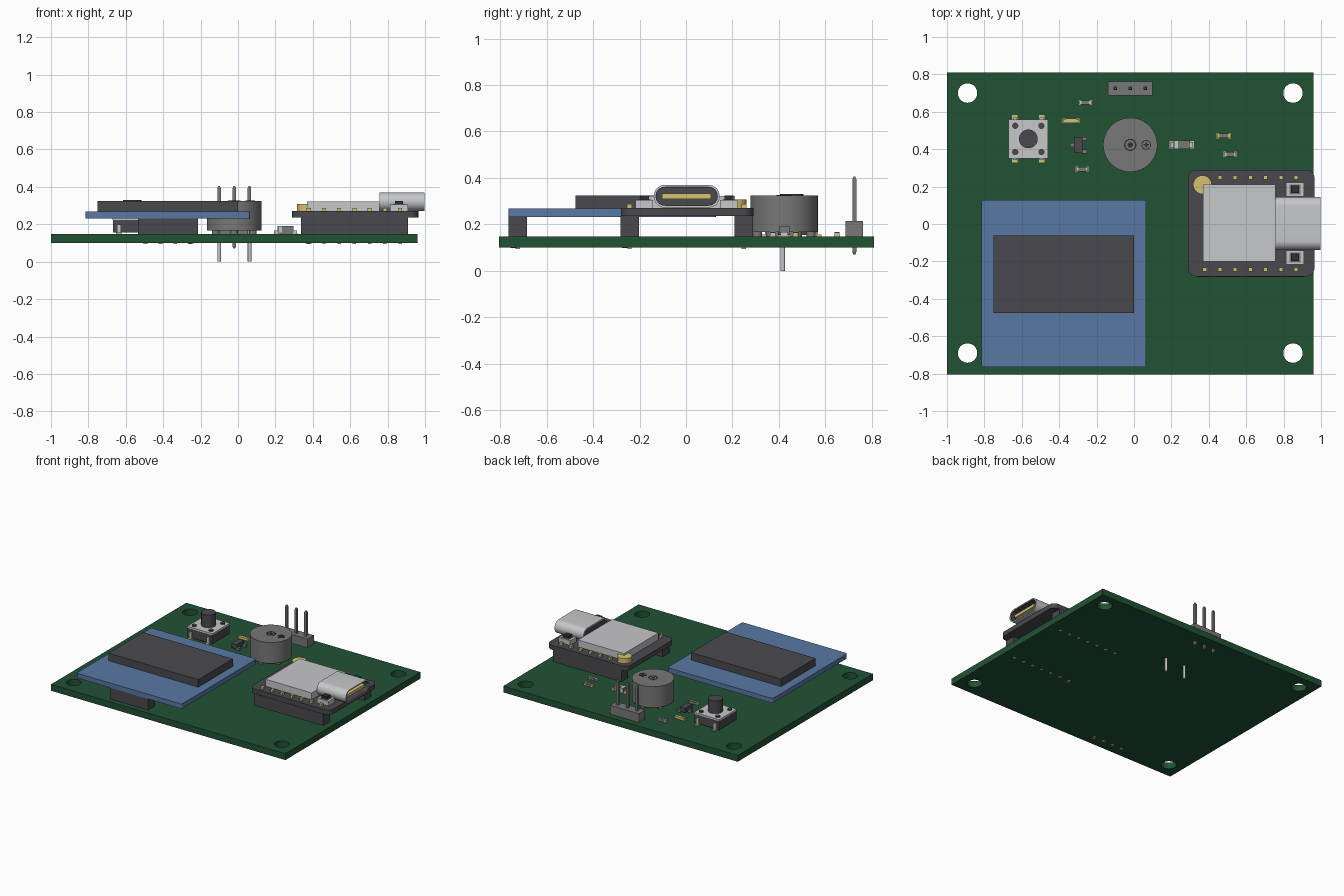
import bpy, bmesh, math
from mathutils import Matrix, Vector

cube = bpy.data.objects.get("Cube")
if cube:
    bpy.data.objects.remove(cube, do_unlink=True)


def material(name, rgb):
    lin = [((c / 255 + 0.055) / 1.055) ** 2.4 for c in rgb] + [1.0]
    m = bpy.data.materials.new(name)
    m.use_nodes = True
    m.diffuse_color = lin
    m.node_tree.nodes["Principled BSDF"].inputs["Base Color"].default_value = lin
    return m


green = material("board green", (33, 82, 52))
blue = material("module blue", (89, 121, 165))
dark = material("charcoal", (74, 73, 78))
black = material("near black", (48, 48, 50))
grey = material("mid grey", (120, 120, 120))
silver = material("silver", (198, 199, 202))
gold = material("gold", (214, 194, 112))
copper = material("copper", (176, 96, 40))


def finish(name, bm, mats, smooth=False):
    me = bpy.data.meshes.new(name)
    bm.to_mesh(me)
    bm.free()
    for m in mats:
        me.materials.append(m)
    ob = bpy.data.objects.new(name, me)
    bpy.context.collection.objects.link(ob)
    if smooth:
        shade(ob)
    return ob


def shade(ob):
    bpy.ops.object.select_all(action='DESELECT')
    ob.select_set(True)
    bpy.context.view_layer.objects.active = ob
    bpy.ops.object.shade_smooth_by_angle(angle=math.radians(35))


def box(name, x, y, z, mat):
    """Box spanning the (low, high) pairs x, y, z."""
    bm = bmesh.new()
    size = [b - a for a, b in (x, y, z)]
    mid = [(a + b) / 2 for a, b in (x, y, z)]
    bmesh.ops.create_cube(bm, size=1, matrix=Matrix.Translation(mid) @ Matrix.Diagonal(size + [1]))
    return finish(name, bm, [mat])


def block(name, cx, cy, w, d, z, mat):
    return box(name, (cx - w / 2, cx + w / 2), (cy - d / 2, cy + d / 2), z, mat)


def cyl(name, cx, cy, r, z, mat, n=32, r_top=None):
    bm = bmesh.new()
    bmesh.ops.create_cone(bm, cap_ends=True, segments=n, radius1=r, radius2=r if r_top is None else r_top,
                          depth=z[1] - z[0], matrix=Matrix.Translation((cx, cy, sum(z) / 2)))
    return finish(name, bm, [mat], n > 8)


def circle(cx, cy, r, n=32):
    return [(cx + r * math.cos(math.tau * i / n), cy + r * math.sin(math.tau * i / n)) for i in range(n)]


def rounded(cx, cy, w, d, r, n=8):
    """Outline of a rounded rectangle."""
    pts = []
    for q, (sx, sy) in enumerate([(1, 1), (-1, 1), (-1, -1), (1, -1)]):
        for i in range(n + 1):
            a = math.pi / 2 * (q + i / n)
            pts.append((cx + sx * (w / 2 - r) + r * math.cos(a), cy + sy * (d / 2 - r) + r * math.sin(a)))
    return pts


def plate(name, loops, span, mat, along_x=False):
    """Extruded flat outline; later loops are holes."""
    cu = bpy.data.curves.new(name, 'CURVE')
    cu.dimensions = '2D'
    cu.fill_mode = 'BOTH'
    cu.extrude = (span[1] - span[0]) / 2
    for loop in loops:
        s = cu.splines.new('POLY')
        s.points.add(len(loop) - 1)
        for p, (u, v) in zip(s.points, loop):
            p.co = (u, v, 0, 1)
        s.use_cyclic_u = True
    tmp = bpy.data.objects.new(name + "_outline", cu)
    bpy.context.collection.objects.link(tmp)
    bpy.context.view_layer.update()
    bm = bmesh.new()
    bm.from_mesh(tmp.evaluated_get(bpy.context.evaluated_depsgraph_get()).to_mesh())
    bpy.data.objects.remove(tmp, do_unlink=True)
    bmesh.ops.remove_doubles(bm, verts=bm.verts, dist=1e-5)
    bmesh.ops.recalc_face_normals(bm, faces=bm.faces)
    mid = sum(span) / 2
    bm.transform(Matrix.Translation((0, 0, mid)))
    if along_x:
        bm.transform(Matrix(((0, 0, 1, 0), (1, 0, 0, 0), (0, 1, 0, 0), (0, 0, 0, 1))))
    return finish(name, bm, [mat], True)


TOP = 0.148  # upper side of the main board

# Main board with four mounting holes
corners = [(-1, -0.805), (0.96, -0.805), (0.96, 0.81), (-1, 0.81)]
plate("main_board", [corners] + [circle(x, y, 0.052) for x in (-0.89, 0.85) for y in (-0.69, 0.7)],
      (0.1, TOP), green)

# Display module
box("display_socket", (-0.535, -0.215), (-0.765, -0.685), (TOP, 0.232), dark)
plate("display_board", [rounded(-0.375, -0.318, 0.88, 0.895, 0.015, 3)], (0.232, 0.268), blue)
box("display_screen", (-0.75, 0), (-0.475, -0.062), (0.268, 0.325), dark)
for i in range(4):
    block("display_pin", -0.495 + 0.08 * i, -0.725, 0.02, 0.02, (0.094, 0.24), silver)
cyl("display_first_pad", -0.255, -0.74, 0.016, (0.0985, 0.101), copper, 16)

# Controller module on two sockets
plate("controller_board", [rounded(0.627, 0.005, 0.675, 0.57, 0.045)], (0.235, 0.27), dark)
for side in (-1, 1):
    y = 0.003 + 0.246 * side
    box("controller_socket", (0.337, 0.91), (y - 0.04, y + 0.04), (TOP, 0.235), dark)
    for i in range(7):
        x = 0.378 + 0.0815 * i
        block("controller_pad", x, y, 0.022, 0.022, (0.268, 0.288), gold)
        block("controller_pin", x, y, 0.018, 0.018, (0.094, 0.24), silver)
    # Tiny side buttons
    y = 0.003 + 0.182 * side
    block("side_button_body", 0.861, y, 0.095, 0.075, (0.27, 0.305), silver)
    block("side_button_base", 0.861, y, 0.06, 0.055, (0.303, 0.308), grey)
    block("side_button_cap", 0.861, y, 0.045, 0.04, (0.305, 0.325), black)
cyl("first_pad", 0.378, -0.26, 0.016, (0.0985, 0.101), copper, 16)
cyl("antenna_socket", 0.366, 0.21, 0.05, (0.27, 0.308), gold)
box("shield_can", (0.37, 0.756), (-0.2, 0.21), (0.27, 0.322), silver)

# Port: shell, dark liner, back plug and tongue
zc = 0.321
plate("port_shell", [rounded(0.003, zc, 0.284, 0.098, 0.0485), rounded(0.003, zc, 0.268, 0.082, 0.0405)],
      (0.756, 0.998), silver, True)
plate("port_liner", [rounded(0.003, zc, 0.268, 0.082, 0.0405), rounded(0.003, zc, 0.262, 0.076, 0.0375)],
      (0.76, 0.996), dark, True)
plate("port_plug", [rounded(0.003, zc, 0.268, 0.082, 0.0405)], (0.757, 0.88), dark, True)
box("port_tongue", (0.88, 0.985), (-0.103, 0.108), (0.31, 0.332), gold)

# Buzzer
bx, by = -0.02, 0.423
cyl("buzzer_body", bx, by, 0.145, (0.166, 0.325), grey, 48)
for i in range(6):
    a = math.tau * (i + 0.5) / 6
    cyl("buzzer_foot", bx + 0.115 * math.cos(a), by + 0.115 * math.sin(a), 0.02, (TOP, 0.168), grey, 12)
plate("buzzer_hole_rim", [circle(bx, by, 0.033), circle(bx, by, 0.026)], (0.324, 0.327), black)
cyl("buzzer_hole", bx, by, 0.014, (0.324, 0.327), black, 16)
plate("polarity_ring", [circle(0.065, by, 0.026), circle(0.065, by, 0.021)], (0.324, 0.327), black)
for w, d in ((0.03, 0.007), (0.007, 0.03)):
    block("polarity_mark", 0.065, by, w, d, (0.324, 0.327), black)
for x in (-0.1, 0.062):
    cyl("buzzer_pin", x, 0.417, 0.01, (0, 0.17), silver, 12)

# Three-pin header
block("header_body", -0.02, 0.725, 0.24, 0.075, (TOP, 0.215), grey)
for i in (-1, 0, 1):
    x = -0.02 + 0.081 * i
    block("header_pin", x, 0.725, 0.018, 0.018, (0.082, 0.393), grey)
    for z, flip in ((0.399, 1), (0.076, -1)):
        tip = cyl("header_pin_tip", 0, 0, 0.0127, (-0.006, 0.006), grey, 4, 0.006)
        tip.matrix_world = Matrix.Translation((x, 0.725, z)) @ Matrix.Rotation(math.pi / 4, 4, 'Z') @ \
            Matrix.Rotation(0 if flip > 0 else math.pi, 4, 'X')

# Push button
px, py = -0.565, 0.455
block("button_base", px, py, 0.205, 0.205, (0.155, 0.222), dark)
block("button_top", px, py, 0.21, 0.21, (0.222, 0.234), silver)
cyl("button_cap", px, py, 0.05, (0.234, 0.33), dark)
for sx in (-1, 1):
    for sy in (-1, 1):
        cyl("button_rivet", px + 0.07 * sx, py + 0.07 * sy, 0.017, (0.23, 0.242), dark, 16)
        block("button_leg", px + 0.072 * sx, py + 0.108 * sy, 0.022, 0.012, (TOP, 0.2), silver)
        block("button_pad", px + 0.072 * sx, py + 0.115 * sy, 0.03, 0.025, (TOP, 0.156), gold)


def chip(name, cx, cy, w, d, h, body, ends):
    """Small surface part with two metal end caps."""
    block(name + "_body", cx, cy, w * 0.62, d, (TOP, TOP + h), body)
    for s in (-1, 1):
        block(name + "_end", cx + s * w * 0.39, cy, w * 0.2, d * 0.95, (TOP, TOP + h * 0.95), ends)
        block(name + "_pad", cx + s * w * 0.44, cy, w * 0.18, d * 1.15, (TOP, TOP + 0.004), gold)


# Small surface parts
chip("resistor_a", -0.26, 0.65, 0.066, 0.022, 0.018, grey, silver)
chip("resistor_b", -0.277, 0.294, 0.066, 0.024, 0.018, grey, silver)
chip("resistor_c", 0.48, 0.472, 0.075, 0.024, 0.018, grey, gold)
chip("resistor_d", 0.514, 0.373, 0.066, 0.024, 0.018, grey, silver)
chip("lamp", -0.337, 0.552, 0.085, 0.022, 0.018, gold, gold)
chip("diode", 0.255, 0.423, 0.125, 0.034, 0.02, grey, silver)
block("diode_case", 0.255, 0.423, 0.085, 0.045, (0.156, 0.19), grey)
block("diode_band", 0.228, 0.423, 0.016, 0.0458, (0.156, 0.1905), silver)

# Three-leg transistor
block("transistor_body", -0.297, 0.422, 0.045, 0.085, (0.156, 0.19), dark)
for x, y in ((-0.328, 0.422), (-0.266, 0.388), (-0.266, 0.456)):
    block("transistor_leg", x, y, 0.03, 0.02, (TOP, 0.166), grey)
